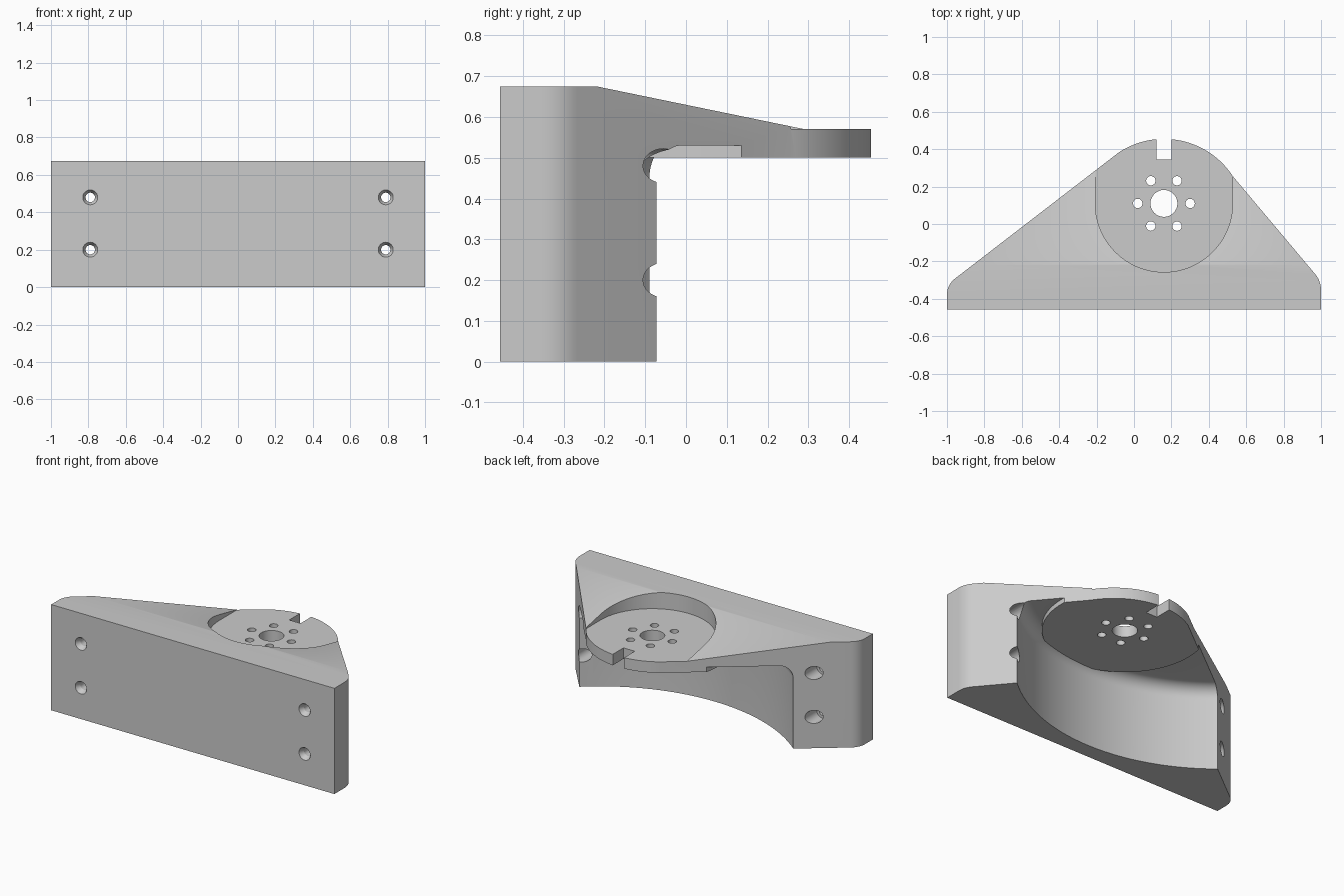
import bpy
import bmesh
import math
from mathutils import Matrix, Vector

old = bpy.data.objects.get("Cube")
if old:
    bpy.data.objects.remove(old, do_unlink=True)

HUB = (0.16, 0.11)        # centre of the round mounting seat
FLOOR, UNDER = 0.57, 0.50  # seat plate top and bottom
HEIGHT = 0.675


def make_object(name, bm):
    bmesh.ops.recalc_face_normals(bm, faces=bm.faces)
    mesh = bpy.data.meshes.new(name)
    bm.to_mesh(mesh)
    bm.free()
    ob = bpy.data.objects.new(name, mesh)
    bpy.context.collection.objects.link(ob)
    return ob


def prism(name, points, low, high, axis="Z"):
    """Extrude a closed profile along z, or a (y, z) profile along x."""
    bm = bmesh.new()
    place = (lambda p, h: (p[0], p[1], h)) if axis == "Z" else (lambda p, h: (h, p[0], p[1]))
    face = bm.faces.new([bm.verts.new(place(p, low)) for p in points])
    top = bmesh.ops.extrude_face_region(bm, geom=[face])["geom"]
    shift = Vector(place((0, 0), high - low))
    bmesh.ops.translate(bm, vec=shift, verts=[v for v in top if isinstance(v, bmesh.types.BMVert)])
    return make_object(name, bm)


def lathe(name, profile, matrix, segments=48):
    """Solid of revolution about local z from (radius, height) pairs."""
    bm = bmesh.new()
    rings = []
    for r, h in profile:
        rings.append([bm.verts.new((r * math.cos(a), r * math.sin(a), h))
                      for a in (math.tau * i / segments for i in range(segments))])
    for a, b in zip(rings, rings[1:]):
        for i in range(segments):
            j = (i + 1) % segments
            bm.faces.new((a[i], a[j], b[j], b[i]))
    bm.faces.new(rings[0])
    bm.faces.new(rings[-1])
    bm.transform(matrix)
    return make_object(name, bm)


def arc(cx, cy, r, start, end, steps):
    return [(cx + r * math.cos(t), cy + r * math.sin(t))
            for t in (math.radians(start + (end - start) * i / steps) for i in range(steps + 1))]


def rounded(corner, before, after, size, steps=8):
    """Blend a sharp corner between two neighbouring points."""
    c = Vector(corner)
    p = c + (Vector(before) - c).normalized() * size
    q = c + (Vector(after) - c).normalized() * size
    return [tuple(p.lerp(c, t).lerp(c.lerp(q, t), t)) for t in (i / steps for i in range(steps + 1))]


def cut(target, cutter):
    mod = target.modifiers.new("Cut", "BOOLEAN")
    mod.operation = "DIFFERENCE"
    mod.solver = "EXACT"
    mod.object = cutter
    bpy.context.view_layer.update()
    graph = bpy.context.evaluated_depsgraph_get()
    mesh = bpy.data.meshes.new_from_object(target.evaluated_get(graph))
    target.modifiers.clear()
    target.data = mesh
    bpy.data.objects.remove(cutter, do_unlink=True)


# Bracket body: straight front, rounded ends, slanted sides, curved nose
nose = arc(HUB[0], 0.015, 0.44, 33, 123, 40)
right_corner, left_corner = (1, -0.305), (-1, -0.325)
outline = [(-1, -0.456), (1, -0.456)]
outline += rounded(right_corner, (1, -0.456), nose[0], 0.05)
outline += nose
outline += rounded(left_corner, nose[-1], (-1, -0.456), 0.055)
bracket = prism("bracket", outline, 0, HEIGHT)

# Sloping top
slope = [(-0.22, HEIGHT), (0.29, FLOOR), (0.7, FLOOR), (0.7, 0.9), (-0.22, 0.9)]
cut(bracket, prism("slope_cutter", slope, -1.5, 1.5, "X"))

# Recessed seat, open towards the back
seat = arc(*HUB, 0.367, 180, 360, 64) + [(HUB[0] + 0.367, 0.8), (HUB[0] - 0.367, 0.8)]
cut(bracket, prism("seat_cutter", seat, FLOOR, 0.9))

# Curved hollow below the seat, filleted at its ceiling, leaving a round boss
R, FILLET, CEILING = 1.157, 0.08, 0.53
profile = [(R, -0.1)] + arc(R - FILLET, CEILING - FILLET, FILLET, 0, 90, 10)
hollow = lathe("hollow_cutter", profile, Matrix.Translation((0.045, 0.80, 0)), 192)
boss = lathe("boss", [(0.47, UNDER), (0.47, 0.8)], Matrix.Translation((*HUB, 0)), 96)
cut(hollow, boss)
cut(bracket, hollow)

# Alignment notch in the nose
notch = [(0.12, 0.345), (0.20, 0.345), (0.20, 0.6), (0.12, 0.6)]
cut(bracket, prism("notch_cutter", notch, 0.4, 0.8))

# Centre bore and ring of six small holes
holes = [(*HUB, 0.072)]
holes += [(x, y, 0.025) for x, y in arc(*HUB, 0.14, 0, 300, 5)]
for x, y, r in holes:
    cut(bracket, lathe("bore_cutter", [(r, 0.4), (r, 0.8)], Matrix.Translation((x, y, 0)), 32))

# Wall screw holes: countersunk in front, wide bore behind
screw = [(0.042, -0.47), (0.040, -0.456), (0.025, -0.425), (0.025, -0.25), (0.042, -0.25), (0.042, 0.3)]
for x in (-0.79, 0.79):
    for z in (0.2, 0.48):
        turn = Matrix.Translation((x, 0, z)) @ Matrix.Rotation(-math.pi / 2, 4, "X")
        cut(bracket, lathe("screw_cutter", screw, turn, 32))

# Plain grey finish
grey = bpy.data.materials.new("plain grey")
grey.use_nodes = True
colour = (0.6, 0.6, 0.6, 1)
grey.diffuse_color = colour
grey.node_tree.nodes["Principled BSDF"].inputs["Base Color"].default_value = colour
bracket.data.materials.clear()
bracket.data.materials.append(grey)
for poly in bracket.data.polygons:
    poly.material_index = 0

bpy.ops.object.select_all(action="DESELECT")
bracket.select_set(True)
bpy.context.view_layer.objects.active = bracket
bpy.ops.object.shade_smooth_by_angle(angle=math.radians(25))
